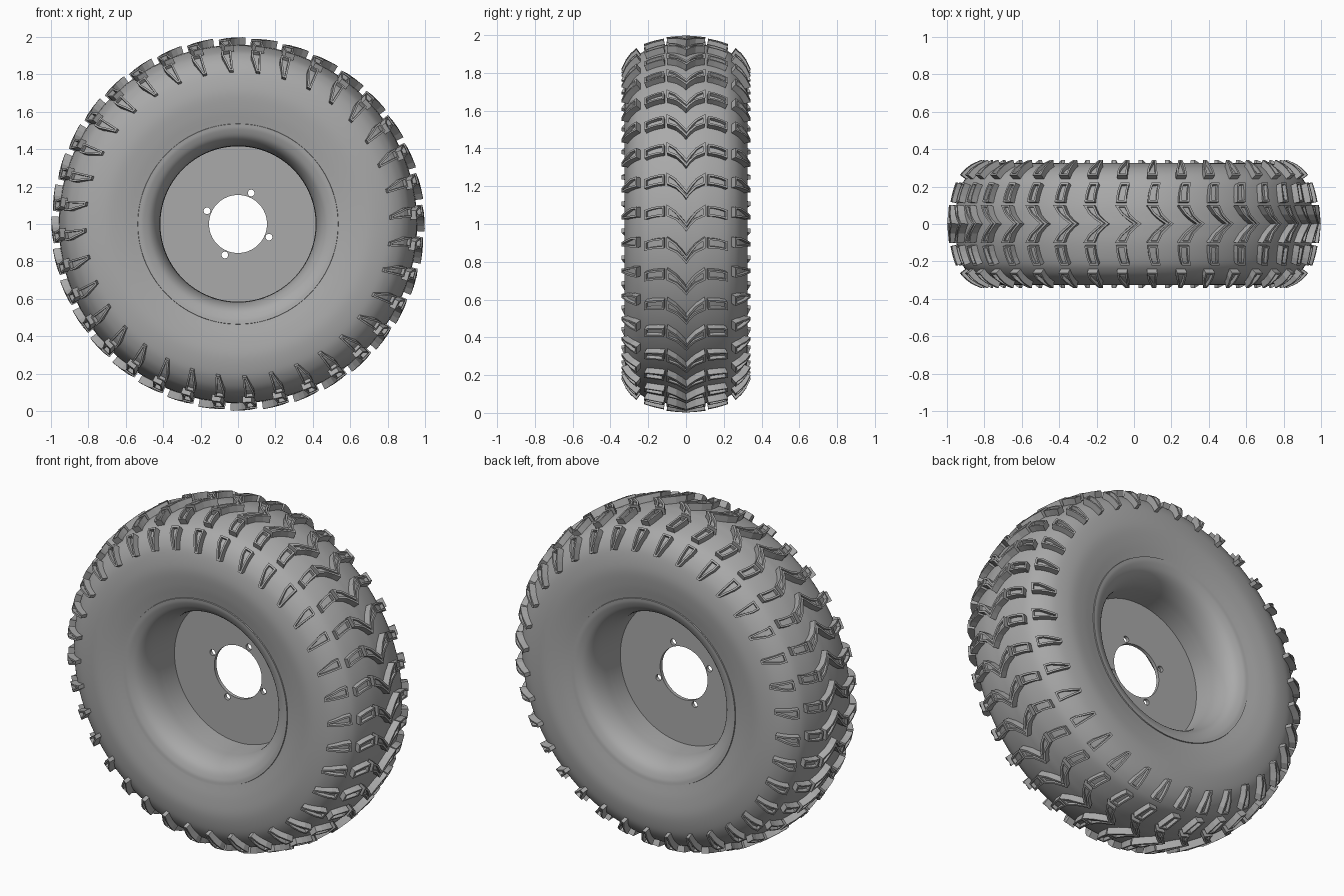
import bpy, bmesh, math
from mathutils import Vector

cube = bpy.data.objects.get("Cube")
if cube:
    bpy.data.objects.remove(cube)

HUB = 1.0        # axle height
PITCHES = 36     # tread repeats round the wheel
PHASE = math.radians(3.7)

grey = bpy.data.materials.new("mid grey")
grey.use_nodes = True
grey.diffuse_color = (0.4, 0.4, 0.4, 1)
bsdf = grey.node_tree.nodes["Principled BSDF"]
bsdf.inputs["Base Color"].default_value = grey.diffuse_color
bsdf.inputs["Roughness"].default_value = 0.7


def finish(name, bm, smooth_angle=None):
    bmesh.ops.recalc_face_normals(bm, faces=bm.faces)
    mesh = bpy.data.meshes.new(name)
    bm.to_mesh(mesh)
    bm.free()
    mesh.materials.append(grey)
    obj = bpy.data.objects.new(name, mesh)
    bpy.context.collection.objects.link(obj)
    if smooth_angle:
        bpy.ops.object.select_all(action='DESELECT')
        obj.select_set(True)
        bpy.context.view_layer.objects.active = obj
        bpy.ops.object.shade_smooth_by_angle(angle=math.radians(smooth_angle))
    return obj


def spline(points, steps=5):
    """Smooth curve through (y, radius) points."""
    p = [Vector(q) for q in points]
    p = [2 * p[0] - p[1]] + p + [2 * p[-1] - p[-2]]
    out = []
    for a, b, c, d in zip(p, p[1:], p[2:], p[3:]):
        for i in range(steps):
            t = i / steps
            out.append(0.5 * (2 * b + (c - a) * t + (2 * a - 5 * b + 4 * c - d) * t ** 2
                              + (3 * b - a - 3 * c + d) * t ** 3))
    return out + [p[-2]]


def on_wheel(y, r, angle):
    return Vector((r * math.cos(angle), y, HUB + r * math.sin(angle)))


def lathe(name, profile, sides=128):
    bm = bmesh.new()
    rings = [[bm.verts.new(on_wheel(y, r, math.tau * i / sides)) for y, r in profile]
             for i in range(sides)]
    for a, b in zip(rings, rings[1:] + rings[:1]):
        for j in range(len(profile) - 1):
            bm.faces.new((a[j], a[j + 1], b[j + 1], b[j]))
    return finish(name, bm, 40)


def both_sides(half):
    return [Vector((-y, r)) for y, r in reversed(half)] + list(half)


# Tyre carcass: crown, shoulder and bulging sidewall
tyre_half = spline([(0, 0.958), (0.1, 0.95), (0.2, 0.925), (0.25, 0.895), (0.285, 0.855),
                    (0.31, 0.8), (0.325, 0.71), (0.318, 0.62), (0.302, 0.535)])
lathe("tyre", both_sides(tyre_half)[:len(tyre_half)] + tyre_half[1:])

# Rim: flared lips running into a straight barrel
rim_half = [Vector((0.01, 0.415))] + spline(
    [(0.1, 0.415), (0.18, 0.42), (0.24, 0.437), (0.28, 0.465), (0.302, 0.505), (0.308, 0.535)])
rim_half.append(Vector((0.295, 0.538)))
lathe("rim", both_sides(rim_half))


# Wheel disc with centre bore and four bolt holes
curve = bpy.data.curves.new("wheel_disc", 'CURVE')
curve.dimensions = '2D'
curve.fill_mode = 'BOTH'
curve.extrude = 0.01


def circle(cx, cy, radius, sides):
    s = curve.splines.new('POLY')
    s.points.add(sides - 1)
    for i, pt in enumerate(s.points):
        a = math.tau * i / sides
        pt.co = (cx + radius * math.cos(a), cy + radius * math.sin(a), 0, 1)
    s.use_cyclic_u = True


circle(0, 0, 0.416, 128)
circle(0, 0, 0.155, 64)
for k in range(4):
    a = math.radians(67 + 90 * k)
    circle(0.18 * math.cos(a), 0.18 * math.sin(a), 0.018, 20)
disc = bpy.data.objects.new("wheel_disc", curve)
bpy.context.collection.objects.link(disc)
curve.materials.append(grey)
disc.location = (0, 0.01, HUB)
disc.rotation_euler = (math.pi / 2, 0, 0)
bpy.ops.object.select_all(action='DESELECT')
disc.select_set(True)
bpy.context.view_layer.objects.active = disc
bpy.ops.object.convert(target='MESH')


def tread_point(s, angle, height):
    """Point at distance s across the tread, raised along the surface normal."""
    left, side = abs(s), (1 if s >= 0 else -1)
    for a, b in zip(tyre_half, tyre_half[1:]):
        step = (b - a).length
        if left <= step:
            break
        left -= step
    d = (b - a).normalized()
    q = a + d * left + Vector((-d.y, d.x)) * height
    return on_wheel(side * q.x, q.y, angle)


def tread_row(name, strip, height, rim_width, depth):
    """Ring of blocks; strip lists (across, low edge, high edge) stations."""
    bm = bmesh.new()
    for k in range(PITCHES):
        base = PHASE + math.tau * k / PITCHES
        lo, hi = [], []
        for level, h in ((lo, -0.012), (hi, height)):
            for s, a0, a1 in strip:
                level.append([bm.verts.new(tread_point(s, base + a, h)) for a in (a0, a1)])
        top = []
        for i in range(len(strip) - 1):
            top.append(bm.faces.new((hi[i][0], hi[i + 1][0], hi[i + 1][1], hi[i][1])))
            for e in (0, 1):
                bm.faces.new((lo[i][e], lo[i + 1][e], hi[i + 1][e], hi[i][e]))
        for i in (0, -1):
            bm.faces.new((lo[i][0], lo[i][1], hi[i][1], hi[i][0]))
        bmesh.ops.recalc_face_normals(bm, faces=bm.faces)
        # Sunken pocket in the block's top: a narrow border, then a step down
        bmesh.ops.inset_region(bm, faces=top, thickness=rim_width, use_even_offset=True)
        bmesh.ops.inset_region(bm, faces=top, thickness=0.001, depth=-depth)
    finish(name, bm)


def flip(strip):
    return [(-s, a, b) for s, a, b in reversed(strip)]


# Centre chevrons pointing one way round the wheel
arm = [(0, -0.105, -0.06), (0.02, -0.075, -0.03), (0.05, -0.045, 0.005), (0.097, -0.022, 0.04)]
tread_row("centre_chevrons", flip(arm)[:-1] + arm, 0.04, 0.011, 0.012)

# Swept intermediate and shoulder blocks on both sides
middle = [(0.112, -0.022, 0.034), (0.145, -0.024, 0.031), (0.18, -0.03, 0.024),
          (0.212, -0.04, 0.012)]
shoulder = [(0.25, -0.025, 0.034), (0.285, -0.027, 0.03), (0.32, -0.03, 0.014),
            (0.365, -0.035, -0.008)]
for label, mirror in (("left", lambda s: s), ("right", flip)):
    for kind, strip, height in (("middle", middle, 0.035), ("shoulder", shoulder, 0.037)):
        tread_row(f"{kind}_blocks_{label}", mirror(strip), height, 0.01, 0.02)
